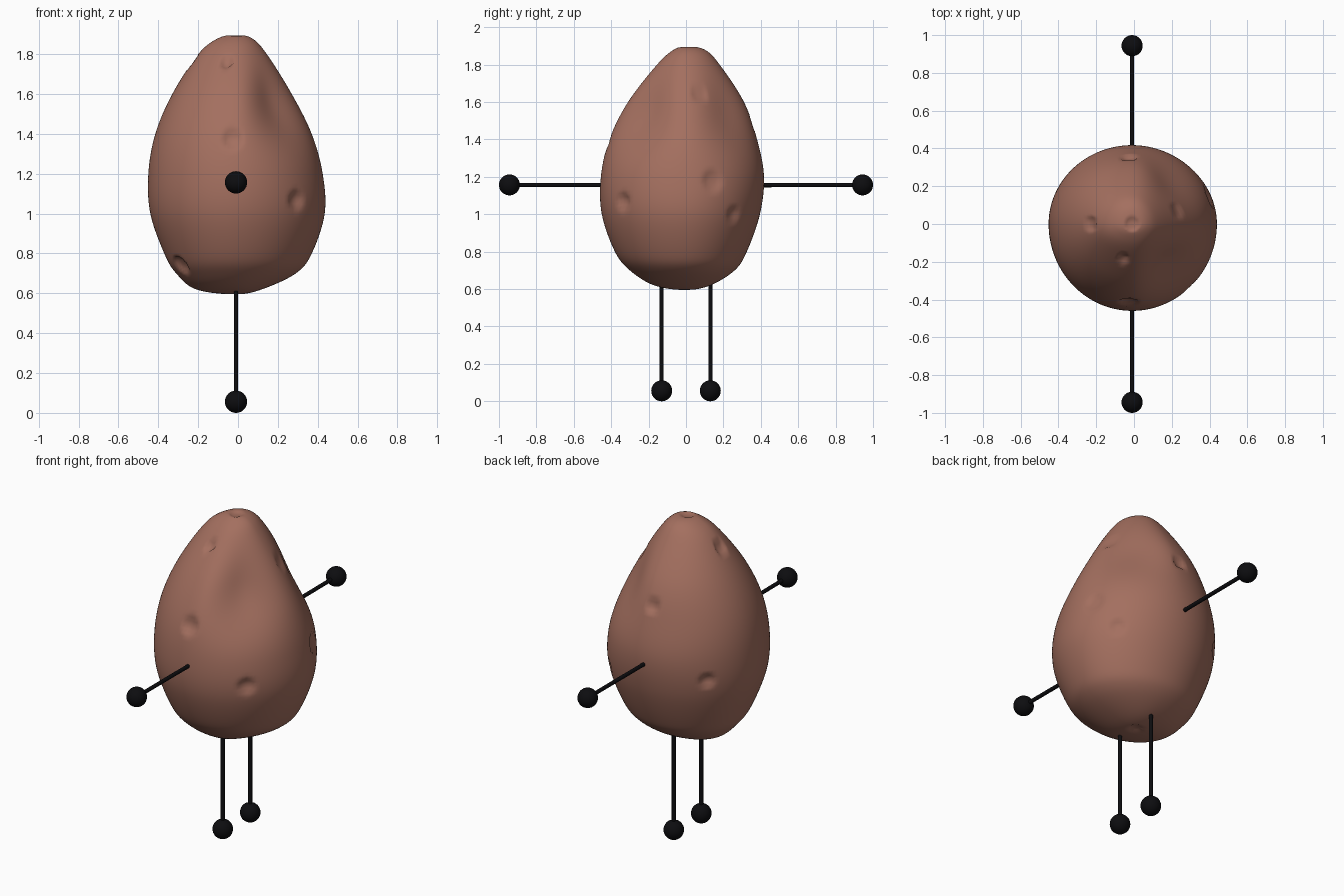
import bpy, math
from mathutils import Vector

old = bpy.data.objects.get("Cube")
if old:
    bpy.data.objects.remove(old, do_unlink=True)


def material(name, color, rough):
    m = bpy.data.materials.new(name)
    m.use_nodes = True
    m.diffuse_color = (*color, 1)
    bsdf = m.node_tree.nodes["Principled BSDF"]
    bsdf.inputs["Base Color"].default_value = (*color, 1)
    bsdf.inputs["Roughness"].default_value = rough
    return m


SKIN = material("brown skin", (0.37, 0.16, 0.115), 0.7)
BLACK = material("limb black", (0.004, 0.004, 0.005), 0.5)
CX = -0.01  # axis of body and limbs

# Body outline: height, then reach to +x, +y, -x, -y
OUTLINE = [
    (0.595, 0, 0, 0, 0),
    (0.62, 0.13, 0.13, 0.20, 0.17),
    (0.70, 0.30, 0.26, 0.30, 0.30),
    (0.80, 0.38, 0.325, 0.36, 0.38),
    (1.00, 0.445, 0.395, 0.43, 0.45),
    (1.20, 0.435, 0.417, 0.44, 0.455),
    (1.40, 0.38, 0.38, 0.405, 0.41),
    (1.60, 0.28, 0.31, 0.32, 0.31),
    (1.80, 0.155, 0.18, 0.19, 0.155),
    (1.88, 0.08, 0.10, 0.09, 0.065),
    (1.897, 0, 0, 0, 0),
]

# Skin dents: place, radius, depth
DENTS = [
    ((-0.06, -0.20, 1.77), 0.035, 0.025),
    ((-0.03, -0.40, 1.37), 0.055, 0.022),
    ((0.29, -0.34, 1.07), 0.05, 0.022),
    ((-0.29, -0.18, 0.73), 0.055, 0.025),
    ((-0.03, 0.36, 1.50), 0.045, 0.02),
    ((-0.23, 0.0, 1.76), 0.045, 0.02),
    ((0.24, 0.08, 1.66), 0.05, 0.012),
    ((0.42, 0.14, 1.17), 0.06, 0.015),
    ((0.37, 0.29, 1.00), 0.045, 0.015),
    ((-0.34, 0.27, 1.10), 0.045, 0.022),
    ((CX, 0.0, 1.90), 0.04, 0.012),
    ((CX, 0.0, 0.59), 0.04, 0.012),
]


def mirrored(row):
    return (row[0], *(-r for r in row[1:]))


def spline(rows, steps):
    """Smooth rows through the outline, rounded over both poles."""
    pts = [mirrored(rows[1]), *rows, mirrored(rows[-2])]
    out = []
    for i in range(1, len(pts) - 2):
        for s in range(steps):
            t = s / steps
            out.append([
                b + t * ((c - a) + t * ((2 * a - 5 * b + 4 * c - d)
                                        + t * (3 * b - a - 3 * c + d))) / 2
                for a, b, c, d in zip(*pts[i - 1:i + 3])])
    return out[1:]


def build_body(segments=144, steps=9):
    rows = spline(OUTLINE, steps)
    verts = [Vector((CX, 0, OUTLINE[0][0]))]
    for z, right, back, left, front in rows:
        flat = math.exp(-((z - 1.55) / 0.2) ** 2)
        for k in range(segments):
            a = math.tau * k / segments
            c, s = math.cos(a), math.sin(a)
            # flanks beside the +x ridge are flattened near the top
            amount = (0.2 if s < 0 else 0.13) if c > 0 else 0
            f = 1 - amount * flat * math.sin(2 * a) ** 2
            verts.append(Vector((CX + f * c * (right if c > 0 else left),
                                 f * s * (back if s > 0 else front), z)))
    verts.append(Vector((CX, 0, OUTLINE[-1][0])))

    # press the dents in
    middle = Vector((CX, 0, 1.2))
    base = [v.copy() for v in verts]
    for place, radius, depth in DENTS:
        spot = min(base, key=lambda v: (v - Vector(place)).length)
        inward = (middle - spot).normalized()
        for i, v in enumerate(base):
            d = (v - spot).length / radius
            if d < 1:
                verts[i] += inward * depth * (1 - d ** 3)

    faces = []
    last = len(verts) - 1
    top = last - segments
    for k in range(segments):
        n = (k + 1) % segments
        faces.append((0, 1 + n, 1 + k))
        faces.append((last, top + k, top + n))
        for r in range(len(rows) - 1):
            lo = 1 + r * segments
            hi = lo + segments
            faces.append((lo + k, lo + n, hi + n, hi + k))
    mesh = bpy.data.meshes.new("body")
    mesh.from_pydata(verts, [], faces)
    mesh.materials.append(SKIN)
    mesh.polygons.foreach_set("use_smooth", [True] * len(mesh.polygons))
    obj = bpy.data.objects.new("body", mesh)
    bpy.context.collection.objects.link(obj)


def finish(name):
    obj = bpy.context.object
    obj.name = name
    obj.data.materials.append(BLACK)
    bpy.ops.object.shade_smooth_by_angle()


def limb(name, tip_name, start, end):
    """Thin rod with a ball on its end."""
    start, end = Vector(start), Vector(end)
    bpy.ops.mesh.primitive_cylinder_add(
        vertices=24, radius=0.011, depth=(end - start).length,
        location=(start + end) / 2,
        rotation=(end - start).to_track_quat("Z", "Y").to_euler())
    finish(name)
    bpy.ops.mesh.primitive_uv_sphere_add(
        segments=32, ring_count=16, radius=0.056, location=end)
    finish(tip_name)


build_body()
for side, label in ((-1, "front"), (1, "back")):
    limb(label + "_arm", label + "_hand",
         (CX, side * 0.3, 1.155), (CX, side * 0.944, 1.157))
    limb(label + "_leg", label + "_foot",
         (CX, side * 0.13, 0.75), (CX, side * 0.13, 0.056))
